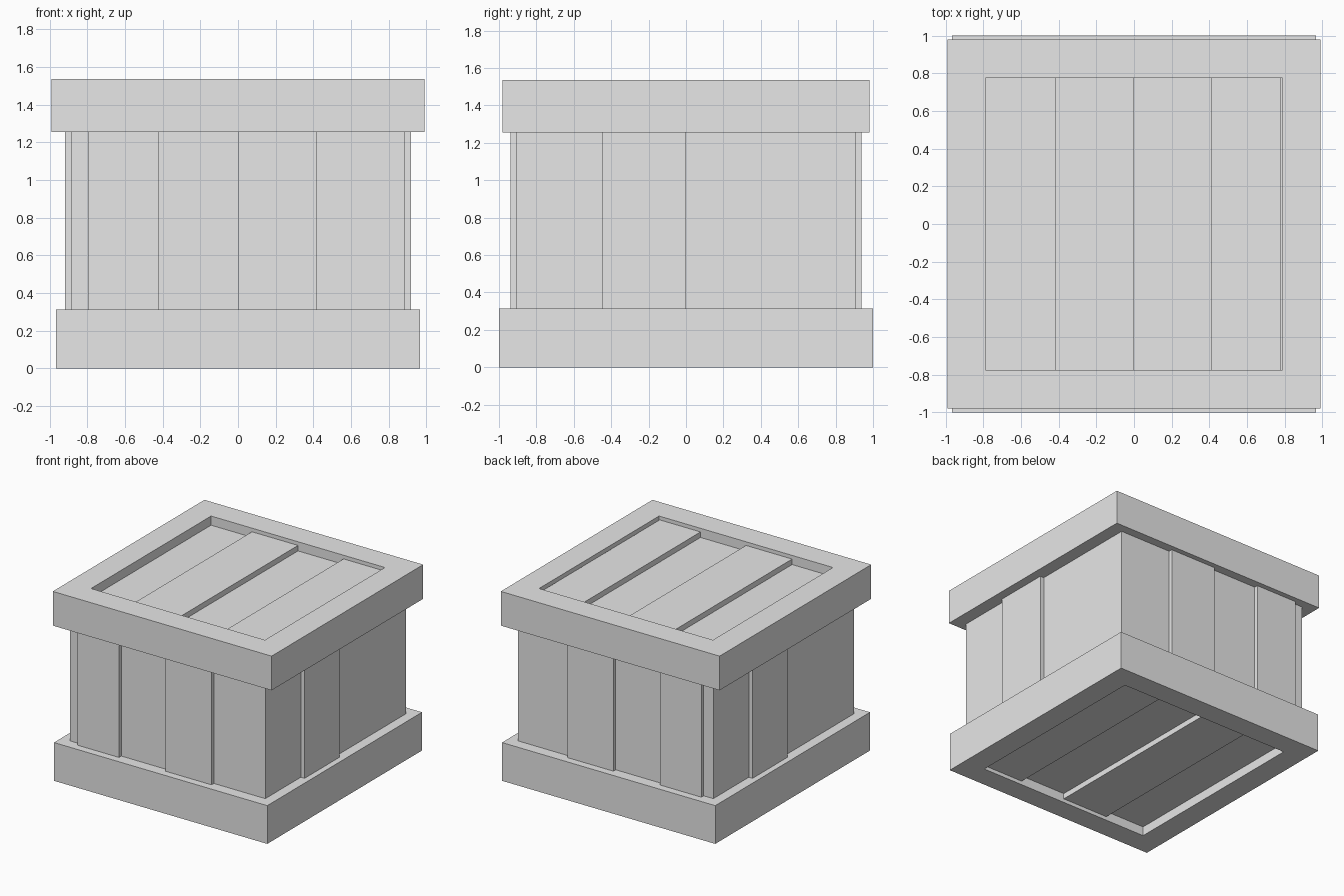
import bpy
import bmesh

old = bpy.data.objects.get("Cube")
if old:
    bpy.data.objects.remove(old, do_unlink=True)

GREY = (0.8, 0.8, 0.8, 1.0)
mat = bpy.data.materials.new("plain_grey")
mat.use_nodes = True
mat.diffuse_color = GREY
mat.node_tree.nodes["Principled BSDF"].inputs["Base Color"].default_value = GREY


def finish(name, bm):
    bmesh.ops.recalc_face_normals(bm, faces=bm.faces)
    mesh = bpy.data.meshes.new(name)
    bm.to_mesh(mesh)
    bm.free()
    mesh.materials.append(mat)
    obj = bpy.data.objects.new(name, mesh)
    bpy.context.scene.collection.objects.link(obj)
    return obj


def box(name, x, y, z):
    """Box spanning the given (low, high) ranges."""
    bm = bmesh.new()
    bmesh.ops.create_cube(bm, size=1)
    for v in bm.verts:
        v.co = [r[0] if c < 0 else r[1] for c, r in zip(v.co, (x, y, z))]
    return finish(name, bm)


def frame(name, outer, inner, z):
    """Rectangular ring with a square-edged opening."""
    bm = bmesh.new()
    signs = ((-1, -1), (1, -1), (1, 1), (-1, 1))
    loops = [[bm.verts.new((sx * size[0], sy * size[1], h)) for sx, sy in signs]
             for size, h in ((outer, z[0]), (outer, z[1]), (inner, z[1]), (inner, z[0]))]
    for k in range(4):
        a, b = loops[k], loops[(k + 1) % 4]
        for i in range(4):
            j = (i + 1) % 4
            bm.faces.new((a[i], a[j], b[j], b[i]))
    return finish(name, bm)


HEIGHT = 1.535
CORE_X, CORE_Y = 0.883, 0.908   # surface of the recessed boards
RAISE = 0.03                    # how far the raised boards stand out
DEEP, SHALLOW = 0.075, 0.03     # board depth inside the lid and base openings
WALL = (0.25, 1.3)

# Rims
frame("base_frame", (0.965, 1.0), (0.777, 0.82), (0, 0.313))
frame("lid_frame", (0.99, 0.98), (0.787, 0.776), (1.255, HEIGHT))

# Recessed boards, as one body
box("recessed_boards", (-CORE_X, CORE_X), (-CORE_Y, CORE_Y), (DEEP, HEIGHT - DEEP))

# Raised boards on the front and back walls
for side, sign in (("front", -1), ("back", 1)):
    ys = sorted((sign * (CORE_Y - 0.02), sign * (CORE_Y + RAISE)))
    box(side + "_board_right", (-0.795, -0.42), ys, WALL)
    box(side + "_board_left", (0, 0.417), ys, WALL)

# One raised board on each side wall, turned half round from each other
for side, sign in (("left", 1), ("right", -1)):
    xs = sorted((sign * (CORE_X - 0.02), sign * (CORE_X + RAISE + 0.004)))
    box(side + "_board", xs, sorted((0, -sign * 0.45)), WALL)

# Raised boards in the lid and base openings
for part, half, z in (("lid", 0.79, (HEIGHT - 0.1, HEIGHT - SHALLOW)),
                      ("base", 0.83, (SHALLOW, 0.1))):
    box(part + "_board_middle", (-0.417, 0), (-half, half), z)
    box(part + "_board_edge", (0.412, 0.781), (-half, half), z)
